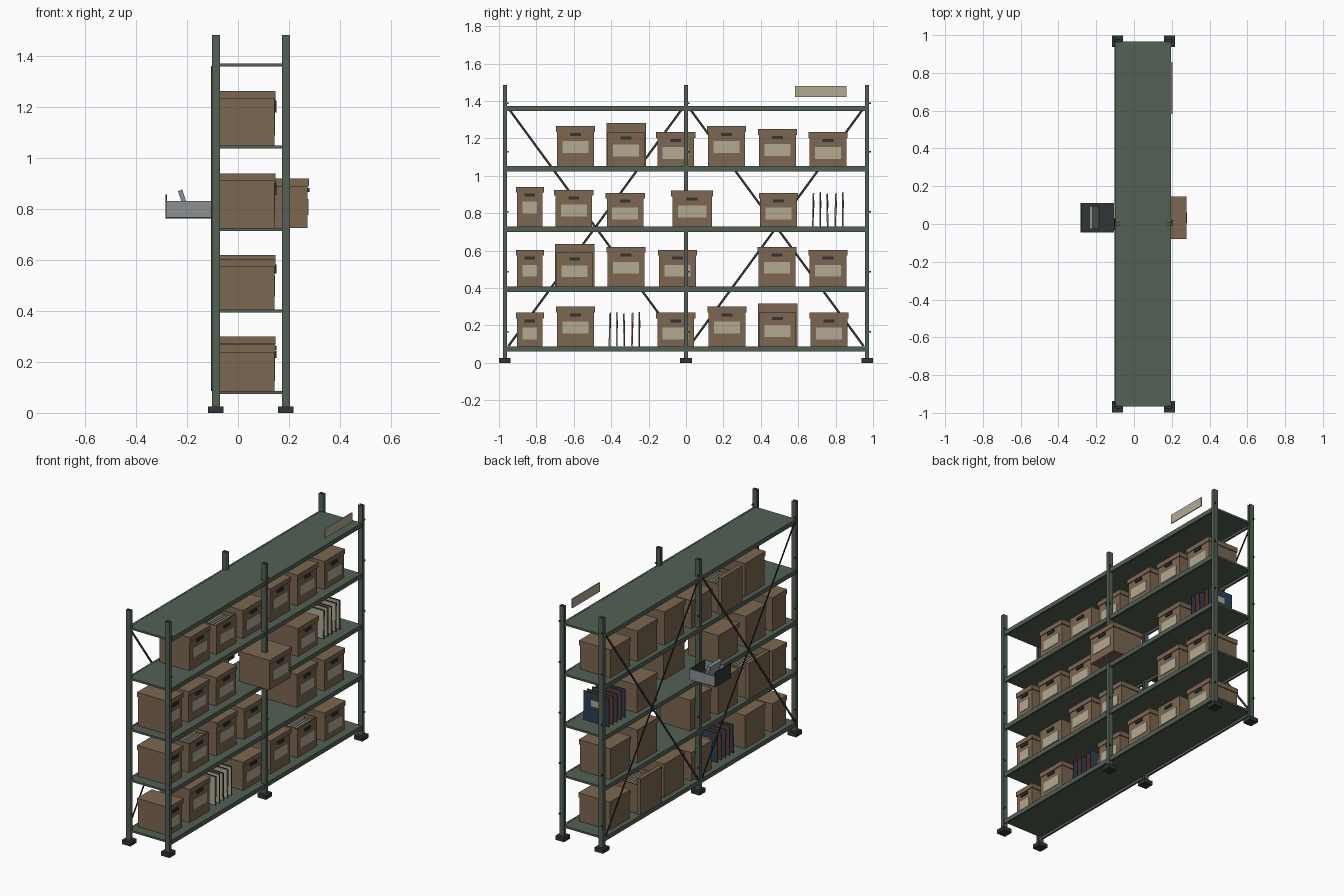
import bpy, bmesh, math
from mathutils import Matrix, Vector

if "Cube" in bpy.data.objects:
    bpy.data.objects.remove(bpy.data.objects["Cube"], do_unlink=True)


def material(name, r, g, b):
    m = bpy.data.materials.new(name)
    m.use_nodes = True
    m.diffuse_color = (r, g, b, 1)
    m.node_tree.nodes["Principled BSDF"].inputs["Base Color"].default_value = (r, g, b, 1)
    return m


GREEN = material("green steel", .085, .12, .088)
DARK = material("dark metal", .03, .035, .037)
CARD = material("cardboard", .20, .135, .08)
CREAM = material("cream paper", .44, .40, .29)
BLUE = material("blue cover", .025, .05, .09)
RUST = material("rust cover", .13, .04, .022)
GREY = material("grey plastic", .26, .28, .28)


class Part:
    """Collects blocks of different materials into one object."""

    def __init__(self, name):
        self.name, self.bm, self.mats = name, bmesh.new(), []

    def block(self, x, y, z, mat, matrix=None):
        lo, hi = Vector((x[0], y[0], z[0])), Vector((x[1], y[1], z[1]))
        local = Matrix.Translation((lo + hi) / 2) @ Matrix.Diagonal((hi - lo).to_4d())
        made = bmesh.ops.create_cube(self.bm, size=1, matrix=(matrix or Matrix()) @ local)
        if mat not in self.mats:
            self.mats.append(mat)
        for f in {f for v in made["verts"] for f in v.link_faces}:
            f.material_index = self.mats.index(mat)
        return self

    def finish(self):
        mesh = bpy.data.meshes.new(self.name)
        self.bm.to_mesh(mesh)
        self.bm.free()
        for m in self.mats:
            mesh.materials.append(m)
        obj = bpy.data.objects.new(self.name, mesh)
        bpy.context.collection.objects.link(obj)
        return obj


def span(centre, size):
    return (centre - size / 2, centre + size / 2)


SHELVES = [.086, .406, .727, 1.051, 1.372]
POST_Y = [-.968, 0, .968]
BACK, FRONT = -.087, .188

# Channel posts on foot plates, with connector pins
for side, px, out in (("back", BACK, -1), ("front", FRONT, 1)):
    for i, py in enumerate(POST_Y):
        post = Part(f"{side}_post_{i + 1}")
        web = sorted((px + out * .016, px + out * .011))
        post.block(web, span(py, .022), (.02, 1.485), GREEN)
        for s in (-1, 1):
            post.block(span(px, .032), span(py + s * .009, .004), (.02, 1.485), GREEN)
        post.finish()
        Part(f"{side}_foot_{i + 1}").block(span(px, .06), span(py, .062), (0, .026), DARK).finish()
        pins = Part(f"{side}_pins_{i + 1}")
        for z in (.165, .487, .807, 1.128, 1.388):
            pins.block(span(px + out * .011, .008), (py + .011, py + .02), span(z, .008), DARK)
        pins.finish()

# Shelf decks with deep edge beams
for i, z in enumerate(SHELVES):
    shelf = Part(f"shelf_{i + 1}")
    shelf.block((-.1, .19), (-.966, .966), (z - .012, z), GREEN)
    for x in ((-.101, -.089), (.184, .196)):
        shelf.block(x, (-.966, .966), (z - .027, z + .001), GREEN)
    shelf.finish()

# Diagonal flat braces across the back of both bays
for bay, mid in (("right", -.484), ("left", .484)):
    for s in (-1, 1):
        length, angle = math.hypot(.93, 1.27), math.atan2(1.27, .93) * s
        turn = Matrix.Translation((-.102 - s * .002, mid, .725)) @ Matrix.Rotation(angle, 4, "X")
        Part(f"{bay}_brace_{'rising' if s > 0 else 'falling'}").block(
            span(0, .003), span(0, length), span(0, .012), DARK, turn).finish()


def carton(name, y, base, height, width=.205, shift=0, opened=False):
    """Archive carton with handle and label; an open one has its lid behind it."""
    box = Part(name)
    x0, x1 = -.07 + shift, .143 + shift
    top = base + height
    ys = span(y, width - .008)
    if opened:
        t = .005
        box.block((x0, x1), ys, (base, base + t), CARD)
        for x in ((x0, x0 + t), (x1 - t, x1)):
            box.block(x, ys, (base, top), CARD)
        for yy in ((ys[0], ys[0] + t), (ys[1] - t, ys[1])):
            box.block((x0, x1), yy, (base, top), CARD)
        # Files standing inside
        for k in range(7):
            box.block(span(x0 + .025 + k * .026, .012), span(y, width - .035),
                      (base + t, top - .012 - .006 * (k % 2)), CREAM)
        box.block((-.099, -.074), span(y, width + .007), (base, base + .23), CARD)
    else:
        box.block((x0, x1), ys, (base, top - .005), CARD)
        box.block((x0 - .004, x1 + .005), span(y, width + .004), (top - .03, top), CARD)
    drop = .012 if opened else 0
    box.block((x1 - .002, x1 + .008), span(y, .058), span(top - .045 + drop, .016), DARK)
    box.block((x1 - .002, x1 + .003), span(y, width - .066), (top - .143 + drop, top - .08 + drop), CREAM)
    box.finish()


def binders(name, y, base):
    """Row of five thin folders, covers toward +y and paper toward -y."""
    for k, cover in enumerate((BLUE, RUST, BLUE, RUST, BLUE)):
        lean = Matrix.Translation((0, y + (k - 2) * .04, base)) @ Matrix.Rotation(math.radians((k % 3 - 1) * 1.2), 4, "X")
        h = .178 + .008 * ((k + 1) % 3) / 2
        folder = Part(f"{name}_{k + 1}")
        folder.block((-.05, .13), (0, .005), (0, h), cover, lean)
        folder.block((-.047, .127), (-.004, 0), (.003, h - .004), CREAM, lean)
        folder.block((.01, .075), (.005, .007), (.10, .14), CREAM, lean)
        folder.finish()


# Cartons on each shelf: (centre, height)
TALL, MID, LOW = .214, .198, .182
ROWS = [
    [(-.59, TALL), (-.055, LOW), (.22, TALL), (.765, LOW)],
    [(-.32, TALL), (-.045, MID), (.487, TALL), (.76, MID)],
    [(-.6, MID), (-.325, LOW), (.495, LOW)],
    [(-.59, TALL), (-.055, LOW), (.217, TALL), (.49, MID), (.76, LOW)],
]
for r, row in enumerate(ROWS):
    for k, (y, h) in enumerate(row):
        carton(f"carton_{r + 1}_{k + 1}", y, SHELVES[r], h)
for r, h in enumerate((LOW, MID, TALL)):
    carton(f"slim_carton_{r + 1}", -.835, SHELVES[r], h, width=.145)
for r, y in ((0, .49), (1, -.595), (3, -.32)):
    carton(f"open_carton_{r + 1}", y, SHELVES[r], .183, opened=True)
carton("pulled_out_carton", .033, SHELVES[2], .193, width=.22, shift=.13)

binders("lower_folder", -.33, SHELVES[0])
binders("upper_folder", .757, SHELVES[2])

# Tray hung on the back, with leaning cards
tray = Part("hanging_tray")
tray.block((-.28, -.102), (-.044, .112), (.763, .769), DARK)
for y in ((-.044, -.039), (.107, .112)):
    tray.block((-.28, -.102), y, (.763, .832), GREY)
tray.block((-.107, -.102), (-.044, .112), (.763, .832), DARK)
tray.block((-.284, -.279), (-.044, .112), (.763, .857), DARK)
tray.finish()
lean = Matrix.Translation((-.185, .034, .77)) @ Matrix.Rotation(math.radians(-18), 4, "Y")
Part("tray_cards").block(span(-.008, .018), span(0, .12), (0, .112), GREY, lean).finish()

# Aisle sign plate
Part("aisle_sign").block(span(.2, .006), (.583, .858), (1.422, 1.481), CREAM).finish()
